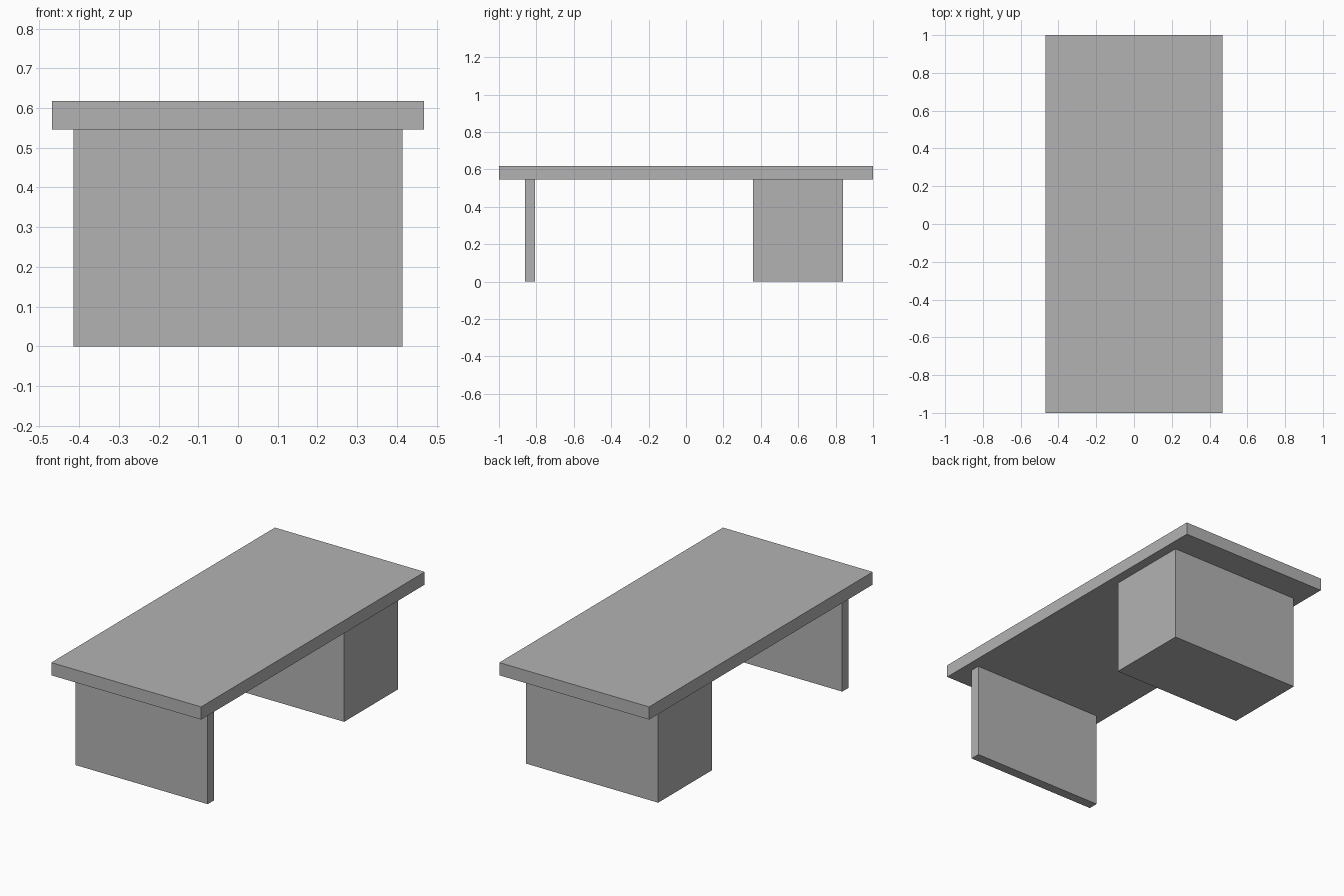
import bpy

cube = bpy.data.objects.get("Cube")
if cube:
    bpy.data.objects.remove(cube, do_unlink=True)

GREY = (0.45, 0.45, 0.45, 1)
grey = bpy.data.materials.new("plain grey")
grey.use_nodes = True
grey.diffuse_color = GREY
grey.node_tree.nodes["Principled BSDF"].inputs["Base Color"].default_value = GREY


def box(name, width, y_range, z_range):
    """Flat-faced block centred on x, spanning the given y and z ranges."""
    (y0, y1), (z0, z1) = y_range, z_range
    bpy.ops.mesh.primitive_cube_add(size=1, location=(0, (y0 + y1) / 2, (z0 + z1) / 2))
    obj = bpy.context.object
    obj.name = obj.data.name = name
    obj.scale = (width, y1 - y0, z1 - z0)
    bpy.ops.object.transform_apply(location=False, rotation=False, scale=True)
    obj.data.materials.append(grey)
    return obj


TOP = 0.618
UNDERSIDE = 0.546
LEG_WIDTH = 0.828

# Desk top slab
box("desk_top", 0.938, (-1, 1), (UNDERSIDE, TOP))
# Thin panel leg at the front end
box("panel_leg", LEG_WIDTH, (-0.862, -0.806), (0, UNDERSIDE))
# Solid drawer pedestal at the back end
box("pedestal", LEG_WIDTH, (0.358, 0.84), (0, UNDERSIDE))
